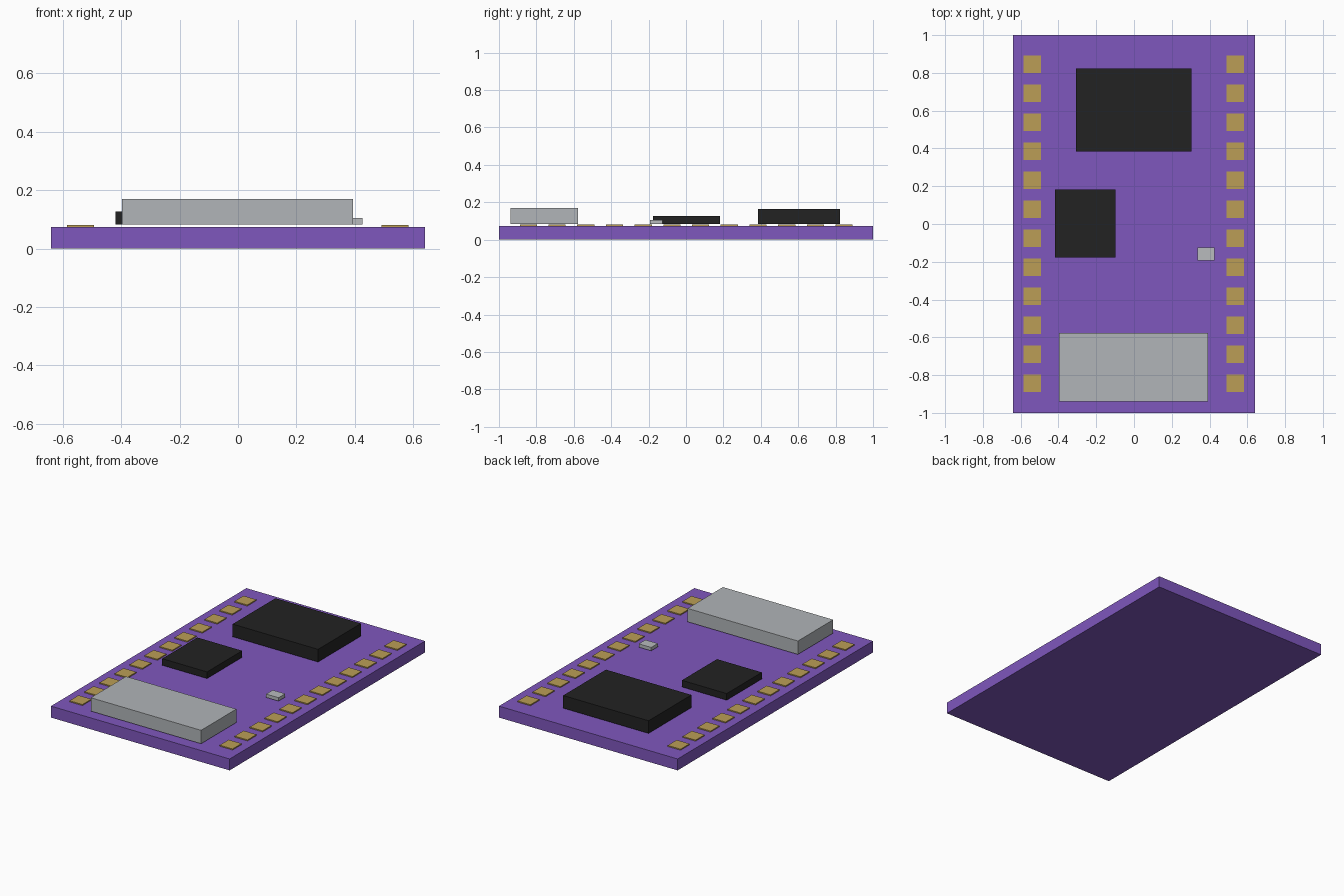
import bpy
import bmesh

cube = bpy.data.objects.get("Cube")
if cube:
    bpy.data.objects.remove(cube, do_unlink=True)


def material(name, rgb):
    """Flat material from 0-255 sRGB values."""
    lin = [(c / 255 / 12.92) if c < 11 else ((c / 255 + 0.055) / 1.055) ** 2.4 for c in rgb]
    mat = bpy.data.materials.new(name)
    mat.use_nodes = True
    mat.diffuse_color = (*lin, 1)
    bsdf = mat.node_tree.nodes["Principled BSDF"]
    bsdf.inputs["Base Color"].default_value = (*lin, 1)
    bsdf.inputs["Roughness"].default_value = 0.7
    return mat


purple = material("board_purple", (127, 87, 189))
gold = material("pad_gold", (187, 158, 86))
black = material("chip_black", (34, 34, 34))
metal = material("metal_grey", (177, 181, 184))
light = material("light_grey", (184, 187, 190))


def box(name, x, y, z, mat):
    """Box spanning the given (min, max) ranges."""
    bm = bmesh.new()
    bmesh.ops.create_cube(bm, size=1)
    for v in bm.verts:
        v.co = [r[0] if c < 0 else r[1] for c, r in zip(v.co, (x, y, z))]
    mesh = bpy.data.meshes.new(name)
    bm.to_mesh(mesh)
    bm.free()
    mesh.materials.append(mat)
    # Keep the origin at the centre of the part
    centre = [(r[0] + r[1]) / 2 for r in (x, y, z)]
    for v in mesh.vertices:
        v.co = [a - b for a, b in zip(v.co, centre)]
    obj = bpy.data.objects.new(name, mesh)
    obj.location = centre
    bpy.context.collection.objects.link(obj)
    return obj


# Circuit board
BOARD_TOP = 0.074
box("circuit_board", (-0.64, 0.64), (-1, 1), (0, BOARD_TOP), purple)

# Two rows of solder pads along the long edges
PADS, HALF = 12, 0.046
for side, px in (("right", -0.539), ("left", 0.537)):
    for i in range(PADS):
        py = 0.845 - i * 0.1534
        box(f"solder_pad_{side}_{i + 1}", (px - HALF, px + HALF),
            (py - HALF, py + HALF), (BOARD_TOP, 0.081), gold)

# Mounted components, raised slightly on the solder
BASE = 0.083
box("main_chip", (-0.308, 0.304), (0.385, 0.823), (BASE, 0.165), black)
box("small_chip", (-0.419, -0.098), (-0.177, 0.182), (BASE, 0.126), black)
box("connector_shell", (-0.397, 0.393), (-0.939, -0.578), (BASE, 0.170), metal)
box("status_light", (0.337, 0.426), (-0.193, -0.125), (BASE, 0.105), light)
